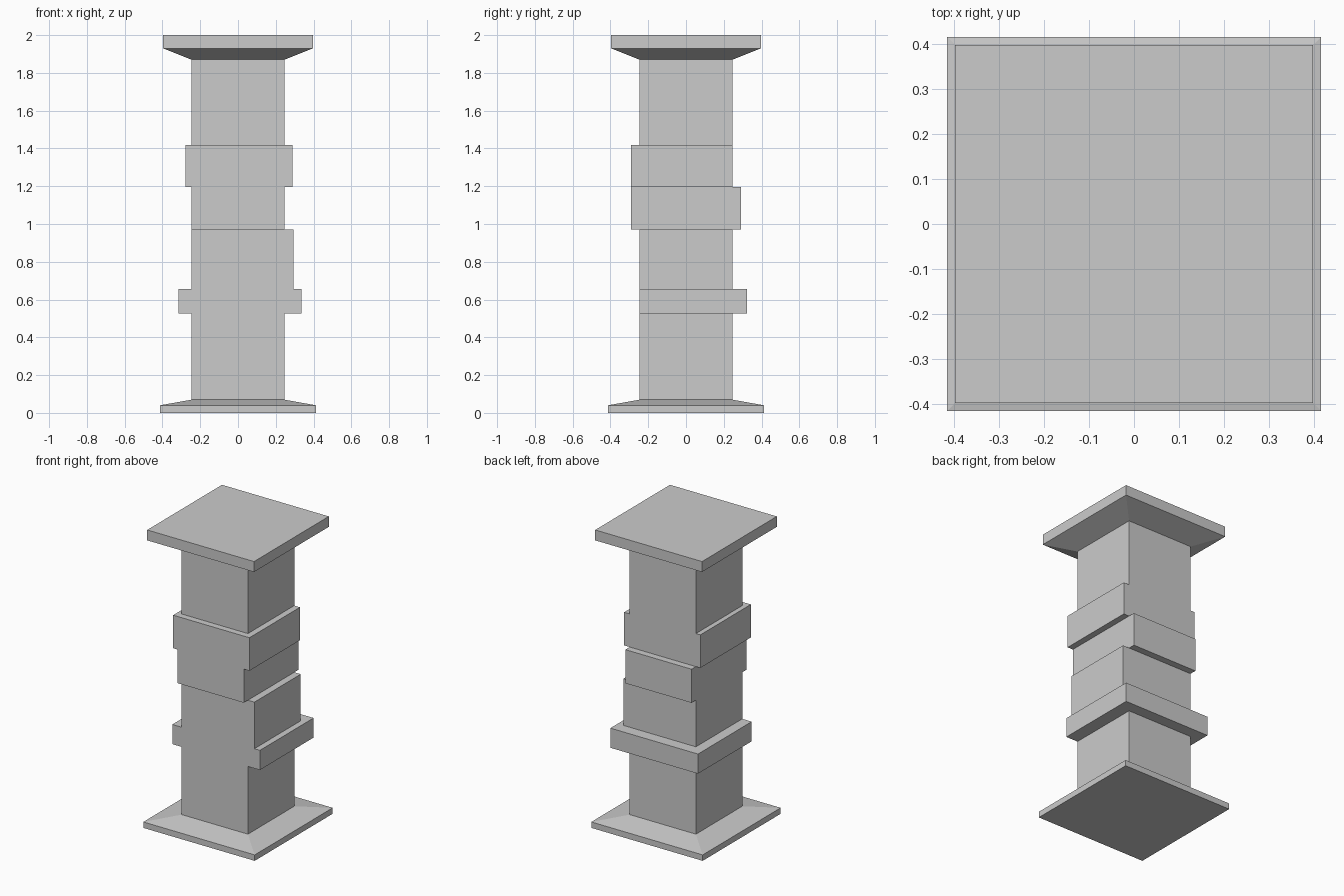
import bpy, bmesh
from mathutils import Vector

if "Cube" in bpy.data.objects:
    bpy.data.objects.remove(bpy.data.objects["Cube"])

# Square column profile: (half width, height), base plate to top plate
SHAFT = 0.246
BANDS = [0.525, 0.657, 0.97, 1.196, 1.418]
PROFILE = ([(0.414, 0.0), (0.414, 0.04), (SHAFT, 0.07)]
           + [(SHAFT, z) for z in BANDS]
           + [(SHAFT, 1.87), (0.397, 1.93), (0.397, 2.0)])

RIGHT, LEFT = Vector((1, 0, 0)), Vector((-1, 0, 0))
FRONT, BACK = Vector((0, -1, 0)), Vector((0, 1, 0))

bm = bmesh.new()
rings = [[bm.verts.new((x * h, y * h, z))
          for x, y in ((-1, -1), (1, -1), (1, 1), (-1, 1))]
         for h, z in PROFILE]
for low, high in zip(rings, rings[1:]):
    for i in range(4):
        j = (i + 1) % 4
        bm.faces.new((low[i], low[j], high[j], high[i]))
bm.faces.new(rings[0][::-1])
bm.faces.new(rings[-1])
bmesh.ops.recalc_face_normals(bm, faces=bm.faces[:])


def raise_block(side, z0, z1, depth):
    """Push the bands of one shaft side between two heights outwards."""
    bm.normal_update()
    faces = [f for f in bm.faces if f.normal.dot(side) > 0.99
             and z0 < f.calc_center_median().z < z1]
    new = bmesh.ops.extrude_face_region(bm, geom=faces)["geom"]
    verts = [v for v in new if isinstance(v, bmesh.types.BMVert)]
    bmesh.ops.translate(bm, verts=verts, vec=side * depth)


# Raised stone blocks
raise_block(FRONT, 0.97, 1.418, 0.044)
raise_block(BACK, 0.97, 1.196, 0.046)
raise_block(BACK, 0.525, 0.657, 0.078)
raise_block(LEFT, 1.196, 1.418, 0.033)
raise_block(LEFT, 0.525, 0.657, 0.07)
raise_block(RIGHT, 1.196, 1.418, 0.042)
raise_block(RIGHT, 0.525, 0.97, 0.048)
raise_block(RIGHT, 0.525, 0.657, 0.041)

bmesh.ops.recalc_face_normals(bm, faces=bm.faces[:])
mesh = bpy.data.meshes.new("stone_pillar")
bm.to_mesh(mesh)
bm.free()
bpy.context.collection.objects.link(bpy.data.objects.new("stone_pillar", mesh))
